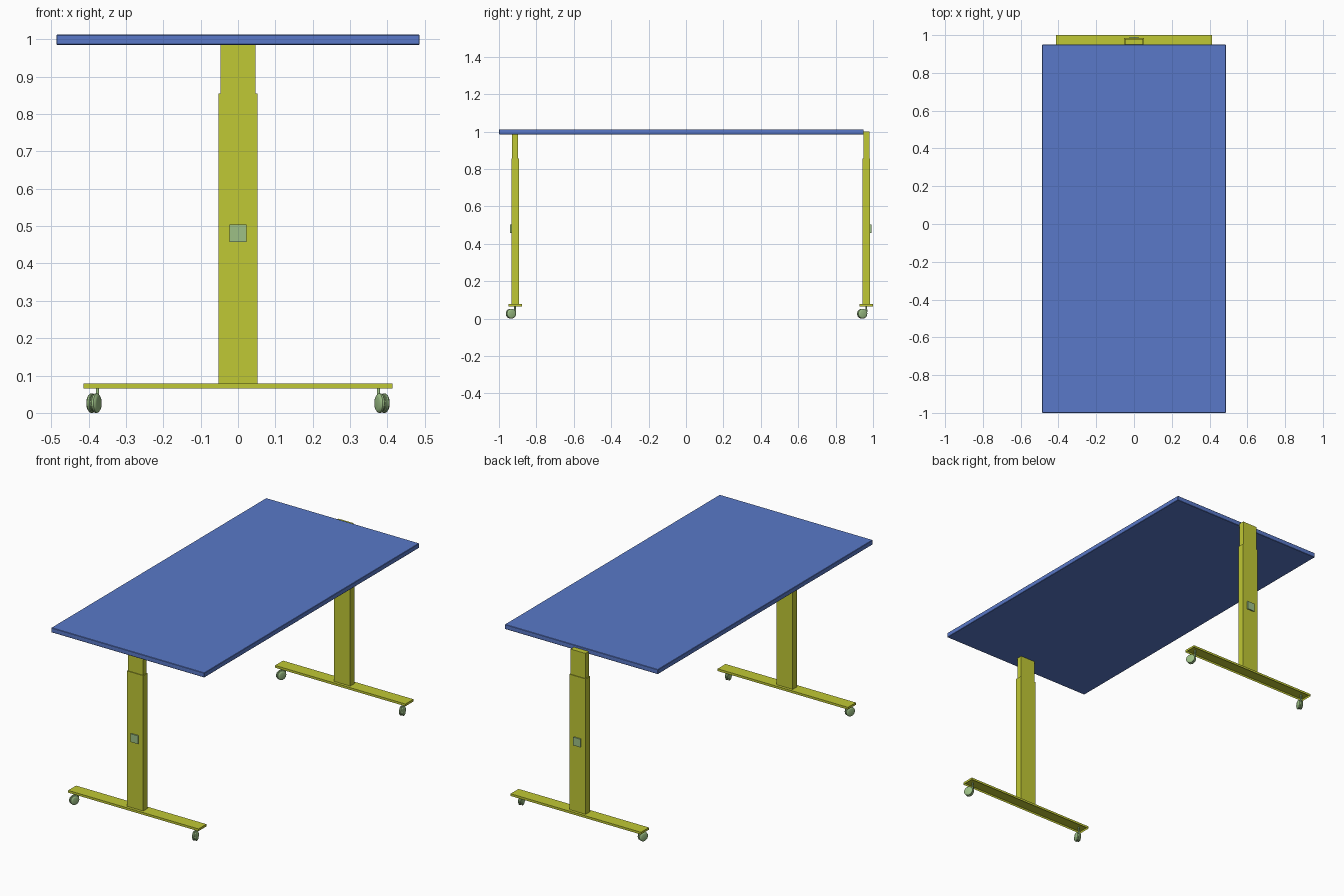
import bpy, bmesh, math
from mathutils import Matrix, Vector

if "Cube" in bpy.data.objects:
    bpy.data.objects.remove(bpy.data.objects["Cube"])


def material(name, rgb):
    m = bpy.data.materials.new(name)
    m.diffuse_color = (*rgb, 1)
    m.use_nodes = True
    m.node_tree.nodes["Principled BSDF"].inputs["Base Color"].default_value = m.diffuse_color
    return m


BLUE = material("blue", (0.10, 0.19, 0.58))
OLIVE = material("olive", (0.53, 0.58, 0.035))
GREEN = material("pale_green", (0.34, 0.53, 0.24))


def finish(name, bm, mat, smooth=False):
    bmesh.ops.recalc_face_normals(bm, faces=bm.faces)
    me = bpy.data.meshes.new(name)
    bm.to_mesh(me)
    bm.free()
    me.materials.append(mat)
    ob = bpy.data.objects.new(name, me)
    bpy.context.collection.objects.link(ob)
    if smooth:
        bpy.ops.object.select_all(action='DESELECT')
        ob.select_set(True)
        bpy.context.view_layer.objects.active = ob
        bpy.ops.object.shade_smooth_by_angle(angle=math.radians(35))
    return ob


def add_box(bm, lo, hi, mtx=Matrix()):
    lo, hi = Vector(lo), Vector(hi)
    size = Matrix.Diagonal((*(hi - lo), 1))
    bmesh.ops.create_cube(bm, size=1, matrix=mtx @ Matrix.Translation((lo + hi) / 2) @ size)


def box(name, lo, hi, mat):
    bm = bmesh.new()
    add_box(bm, lo, hi)
    return finish(name, bm, mat)


def add_lathe(bm, profile, mtx, seg=24):
    """Revolve (radius, height) points round local z, closing both ends."""
    rings = []
    for r, h in profile:
        rings.append([bm.verts.new(mtx @ Vector((r * math.cos(a), r * math.sin(a), h)))
                      for a in (2 * math.pi * i / seg for i in range(seg))])
    for a, b in zip(rings, rings[1:]):
        for i in range(seg):
            j = (i + 1) % seg
            bm.faces.new((a[i], a[j], b[j], b[i]))
    bm.faces.new(rings[0])
    bm.faces.new(rings[-1])


def channel(name, hx, y0, y1, z0, z1, t):
    """Foot bar: box open underneath with thin walls."""
    bm = bmesh.new()
    add_box(bm, (-hx, y0, z0), (hx, y1, z1))
    bottom = min(bm.faces, key=lambda f: f.calc_center_median().z)
    bmesh.ops.inset_region(bm, faces=[bottom], thickness=t)
    bmesh.ops.translate(bm, verts=bottom.verts, vec=(0, 0, z1 - z0 - t))
    return finish(name, bm, OLIVE)


def caster(name, side, y):
    """Twin-wheel caster swivelled outwards and trailing towards -y."""
    pivot = Matrix.Translation((side * 0.376, y, 0)) @ Matrix.Rotation(-side * math.radians(-23), 4, 'Z')
    bm = bmesh.new()
    r, trail = 0.026, 0.024
    for s in (-1, 1):
        axle = pivot @ Matrix.Translation((0, -trail, r)) @ Matrix.Rotation(s * math.pi / 2, 4, 'Y')
        add_lathe(bm, [(0.024, 0.002), (r, 0.004), (r, 0.009), (0.022, 0.013), (0.017, 0.0145)], axle)
    # hub disc and hood between the wheels, reaching to the stem
    hub = pivot @ Matrix.Translation((0, -trail, r)) @ Matrix.Rotation(math.pi / 2, 4, 'Y')
    add_lathe(bm, [(0.022, -0.003), (0.022, 0.003)], hub)
    add_box(bm, (-0.004, -trail, 0.034), (0.004, 0.004, 0.048), pivot)
    add_lathe(bm, [(0.0045, 0.036), (0.0045, 0.077)], pivot, 12)
    finish(name, bm, GREEN, True)


# Table top
top = box("table_top", (-0.486, -1.0, 0.985), (0.486, 0.95, 1.012), BLUE)
bev = top.modifiers.new("edge", 'BEVEL')
bev.width, bev.segments = 0.002, 1

# Two T-shaped telescopic legs; out is the outward direction of the button
for label, y, out in (("front", -0.914, -1), ("back", 0.964, 1)):
    channel(label + "_foot", 0.414, y - 0.036, y + 0.036, 0.065, 0.078, 0.003)
    box(label + "_lower_column", (-0.052, y - 0.02, 0.077), (0.052, y + 0.02, 0.855), OLIVE)
    box(label + "_upper_column", (-0.047, y - 0.016, 0.84), (0.047, y + 0.016, 0.999), OLIVE)
    ys = sorted((y + out * 0.015, y + out * 0.027))
    box(label + "_control_button", (-0.023, ys[0], 0.457), (0.023, ys[1], 0.504), GREEN)
    for side, sname in ((-1, "left"), (1, "right")):
        caster(f"{label}_{sname}_caster", side, y)
